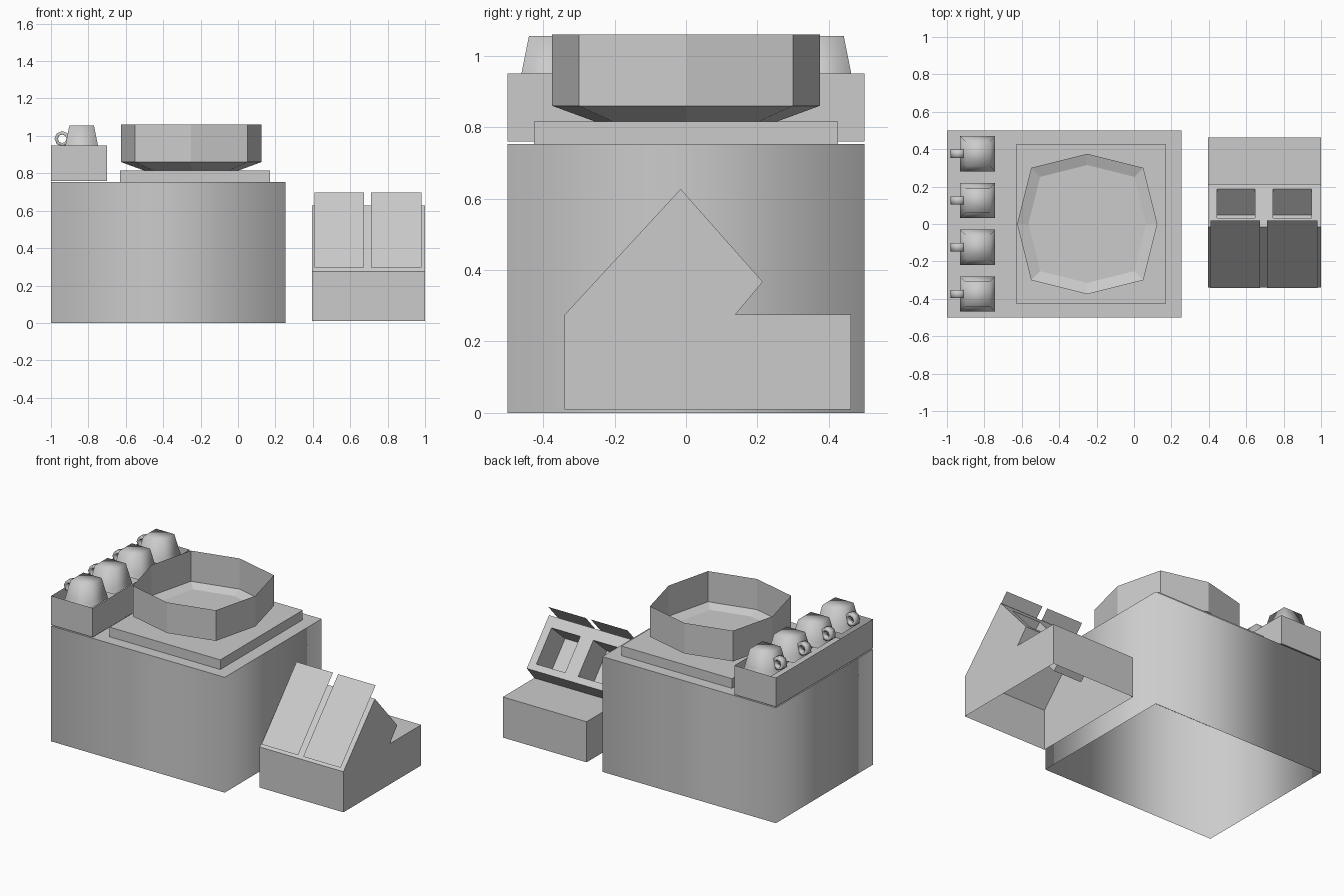
import bpy, bmesh, math
from mathutils import Vector

if "Cube" in bpy.data.objects:
    bpy.data.objects.remove(bpy.data.objects["Cube"])


def make(name, verts, faces, smooth=False):
    mesh = bpy.data.meshes.new(name)
    mesh.from_pydata(verts, [], faces)
    for p in mesh.polygons:
        p.use_smooth = smooth
    ob = bpy.data.objects.new(name, mesh)
    bpy.context.collection.objects.link(ob)
    return ob


def stack(name, outline, rings, centre=(0, 0), bottom=True, top=True, smooth=False):
    """Skin scaled copies of an outline; rings are (scale, z)."""
    n = len(outline)
    verts = [(centre[0] + x * s, centre[1] + y * s, z) for s, z in rings for x, y in outline]
    faces = [(k * n + i, k * n + (i + 1) % n, (k + 1) * n + (i + 1) % n, (k + 1) * n + i)
             for k in range(len(rings) - 1) for i in range(n)]
    if bottom:
        faces.append(tuple(reversed(range(n))))
    if top:
        faces.append(tuple(range(len(verts) - n, len(verts))))
    return make(name, verts, faces, smooth)


def rect(hx, hy):
    return [(-hx, -hy), (hx, -hy), (hx, hy), (-hx, hy)]


# Softly shaded counter walls, open underneath, with flat worktop and raised slab
stack("counter", rect(.627, .5), [(1, 0), (1, .753)], (-.373, 0), bottom=False, top=False, smooth=True)
make("worktop", [(x - .373, y, .753) for x, y in rect(.627, .5)], [(0, 1, 2, 3)])
stack("slab", rect(.4, .425), [(1, .753), (1, .816)], (-.23, 0))

# Eight-sided thin-walled basin with tapered foot and a floor just above it
octagon = [(.375, 0), (.3, .3), (0, .375), (-.3, .3), (-.375, 0), (-.3, -.3), (0, -.375), (.3, -.3)]
stack("basin", octagon, [(.68, .816), (1, .86), (1, 1.06)], (-.25, 0), bottom=False, top=False)
stack("basin_floor", octagon, [(.84, .838)], (-.25, 0), bottom=False)

# Open tray holding upside-down cups with ring handles
stack("cup_tray", rect(.15, .5), [(1, .76), (1, .95)], (-.85, 0), top=False)
for i in range(4):
    y = -.374 + .25 * i
    stack(f"cup_{i + 1}", rect(1, 1), [(.094, .92), (.087, .95), (.066, 1.055)],
          (-.836, y), bottom=False, smooth=True)
    verts = [(-.94 + r * math.cos(k * math.pi / 4), y + w, .985 + r * math.sin(k * math.pi / 4))
             for k in range(8) for r, w in ((.041, -.022), (.041, .022), (.023, .022), (.023, -.022))]
    faces = [(k * 4 + j, k * 4 + (j + 1) % 4, (k + 1) % 8 * 4 + (j + 1) % 4, (k + 1) % 8 * 4 + j)
             for k in range(8) for j in range(4)]
    make(f"cup_handle_{i + 1}", verts, faces, smooth=True)

# Display stand: hollow side profile, open underneath
X0, X1 = .395, 1.0
profile = [(-.34, .01), (-.34, .275), (-.015, .627), (.215, .367), (.138, .275), (.462, .275), (.462, .01)]
n = len(profile)
verts = [(x, y, z) for x in (X0, X1) for y, z in profile]
faces = [(i, i + 1, n + i + 1, n + i) for i in range(n - 1) if i != 2]
faces += [tuple(reversed(range(n))), tuple(range(n, 2 * n))]
make("display_stand", verts, faces)

# Rear slope of the stand with two recessed pockets
a, b = Vector((0, -.015, .627)), Vector((0, .215, .367))
inward = Vector((0, -.75, -.66)) * .187
xs, ts = [X0, .443, .648, .742, .95, X1], [0, .2, .88, 1]
bm = bmesh.new()


def quad(*pts):
    bm.faces.new([bm.verts.new(p) for p in pts])


for i in range(5):
    for j in range(3):
        c = [a.lerp(b, t) + Vector((x, 0, 0)) for x, t in
             ((xs[i], ts[j]), (xs[i], ts[j + 1]), (xs[i + 1], ts[j + 1]), (xs[i + 1], ts[j]))]
        if j == 1 and i in (1, 3):
            d = [p + inward for p in c]
            quad(*d)
            for k in range(4):
                m = (k + 1) % 4
                quad(c[k], c[m], d[m], d[k])
        else:
            quad(*c)
bmesh.ops.remove_doubles(bm, verts=bm.verts, dist=1e-5)
slope_mesh = bpy.data.meshes.new("pocket_panel")
bm.to_mesh(slope_mesh)
bm.free()
bpy.context.collection.objects.link(bpy.data.objects.new("pocket_panel", slope_mesh))

# Thin sloping covers over the stand front
for i, (l, r) in enumerate(((.41, .674), (.711, .982))):
    make(f"front_cover_{i + 1}", [(l, -.343, .297), (r, -.343, .297), (r, .018, .698), (l, .018, .698)],
         [(0, 1, 2, 3)])
